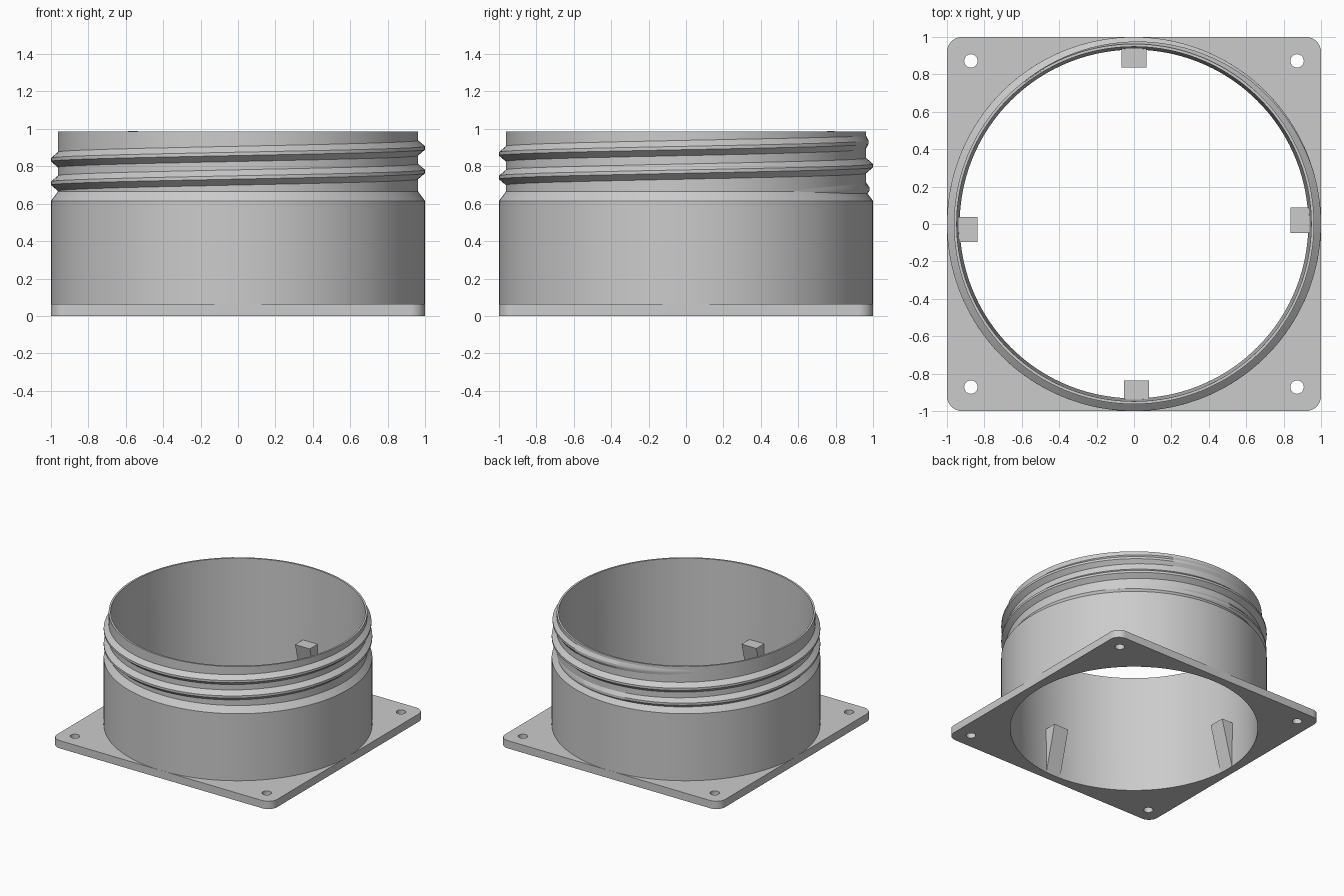
import bpy, bmesh
from math import sin, cos, pi, radians

if "Cube" in bpy.data.objects:
    bpy.data.objects.remove(bpy.data.objects["Cube"])

grey = bpy.data.materials.new("plain grey")
grey.use_nodes = True
colour = (0.6, 0.6, 0.6, 1)
grey.diffuse_color = colour
grey.node_tree.nodes["Principled BSDF"].inputs["Base Color"].default_value = colour

HEIGHT = 0.985
BORE = 0.932
PLATE = 0.064
SEGMENTS = 160


def finish(name, bm, smooth_angle=None):
    """Turn a bmesh into a named, coloured object."""
    bmesh.ops.remove_doubles(bm, verts=bm.verts, dist=1e-5)
    bmesh.ops.recalc_face_normals(bm, faces=bm.faces)
    mesh = bpy.data.meshes.new(name)
    bm.to_mesh(mesh)
    bm.free()
    mesh.materials.append(grey)
    obj = bpy.data.objects.new(name, mesh)
    bpy.context.collection.objects.link(obj)
    if smooth_angle:
        bpy.ops.object.select_all(action='DESELECT')
        obj.select_set(True)
        bpy.context.view_layer.objects.active = obj
        bpy.ops.object.shade_smooth_by_angle(angle=radians(smooth_angle))
    return obj


def skin(bm, rings, closed):
    """Bridge equal rings of points with quads."""
    loops = [[bm.verts.new(p) for p in ring] for ring in rings]
    n = len(loops[0])
    pairs = list(zip(loops, loops[1:]))
    if closed:
        pairs.append((loops[-1], loops[0]))
    for a, b in pairs:
        for i in range(n):
            j = (i + 1) % n
            bm.faces.new((a[i], a[j], b[j], b[i]))
    if not closed:
        bm.faces.new(loops[0])
        bm.faces.new(loops[-1])


def arc(cx, cy, r, start, end, steps):
    return [(cx + r * cos(start + (end - start) * i / steps),
             cy + r * sin(start + (end - start) * i / steps)) for i in range(steps + 1)]


# Square flange with rounded corners, bore and four screw holes
corner = 0.08
outline = []
for k, (sx, sy) in enumerate([(1, 1), (-1, 1), (-1, -1), (1, -1)]):
    c = 1 - corner
    outline += arc(sx * c, sy * c, corner, k * pi / 2, (k + 1) * pi / 2, 8)
loops = [outline, arc(0, 0, 0.985, 0, 2 * pi, SEGMENTS)[:-1]]
for sx in (-1, 1):
    for sy in (-1, 1):
        loops.append(arc(sx * 0.872, sy * 0.872, 0.036, 0, 2 * pi, 24)[:-1])

curve = bpy.data.curves.new("flange_outline", 'CURVE')
curve.dimensions = '2D'
curve.fill_mode = 'BOTH'
curve.extrude = PLATE / 2
for loop in loops:
    spline = curve.splines.new('POLY')
    spline.points.add(len(loop) - 1)
    for point, (x, y) in zip(spline.points, loop):
        point.co = (x, y, 0, 1)
    spline.use_cyclic_u = True
helper = bpy.data.objects.new("flange_outline", curve)
bpy.context.collection.objects.link(helper)
bpy.context.view_layer.update()
flat = bpy.data.meshes.new_from_object(
    helper.evaluated_get(bpy.context.evaluated_depsgraph_get()))
bm = bmesh.new()
bm.from_mesh(flat)
bmesh.ops.translate(bm, verts=bm.verts, vec=(0, 0, PLATE / 2))
bpy.data.objects.remove(helper)
bpy.data.meshes.remove(flat)
finish("flange", bm, 30)

# Collar: straight wall, shoulder chamfer and narrower neck
profile = [(BORE, 0), (1, 0), (1, 0.615), (0.963, 0.665), (0.963, HEIGHT), (0.948, HEIGHT)]
bm = bmesh.new()
skin(bm, [[(r * cos(a), r * sin(a), z) for r, z in profile]
          for a in (2 * pi * i / SEGMENTS for i in range(SEGMENTS))], True)
finish("collar", bm, 25)

# Screw thread: two turns, fading in and out of the neck
START, END, FADE, PITCH = 35, 850, 115, 0.126
rings = []
for deg in range(START, END + 1, 3):
    a = radians(deg)
    grow = min(1, (deg - START) / FADE, (END - deg) / FADE)
    z = 0.709 + PITCH * (deg - 180) / 360
    crest = 0.9625 + 0.0375 * max(grow, 0)
    section = [(0.957, -0.046), (crest, -0.009), (crest, 0.009), (0.957, 0.046)]
    rings.append([(r * cos(a), r * sin(a), z + dz) for r, dz in section])
bm = bmesh.new()
skin(bm, rings, False)
finish("screw_thread", bm, 25)

# Tapered inner lugs, flush at the bottom and deepest at the top
LUG_TOP, LUG_HALF = 0.38, 0.067
lug_section = [(0.94, 0), (BORE, 0), (0.836, LUG_TOP), (0.94, LUG_TOP)]
lugs = {"right": (180, 0.03), "left": (0, 0.02), "back": (90, 0.0), "front": (270, 0.013)}
for side, (deg, shift) in lugs.items():
    c, s = cos(radians(deg)), sin(radians(deg))
    bm = bmesh.new()
    skin(bm, [[(r * c - t * s, r * s + t * c, z) for r, z in lug_section]
              for t in (shift - LUG_HALF, shift + LUG_HALF)], False)
    finish(side + "_lug", bm)
